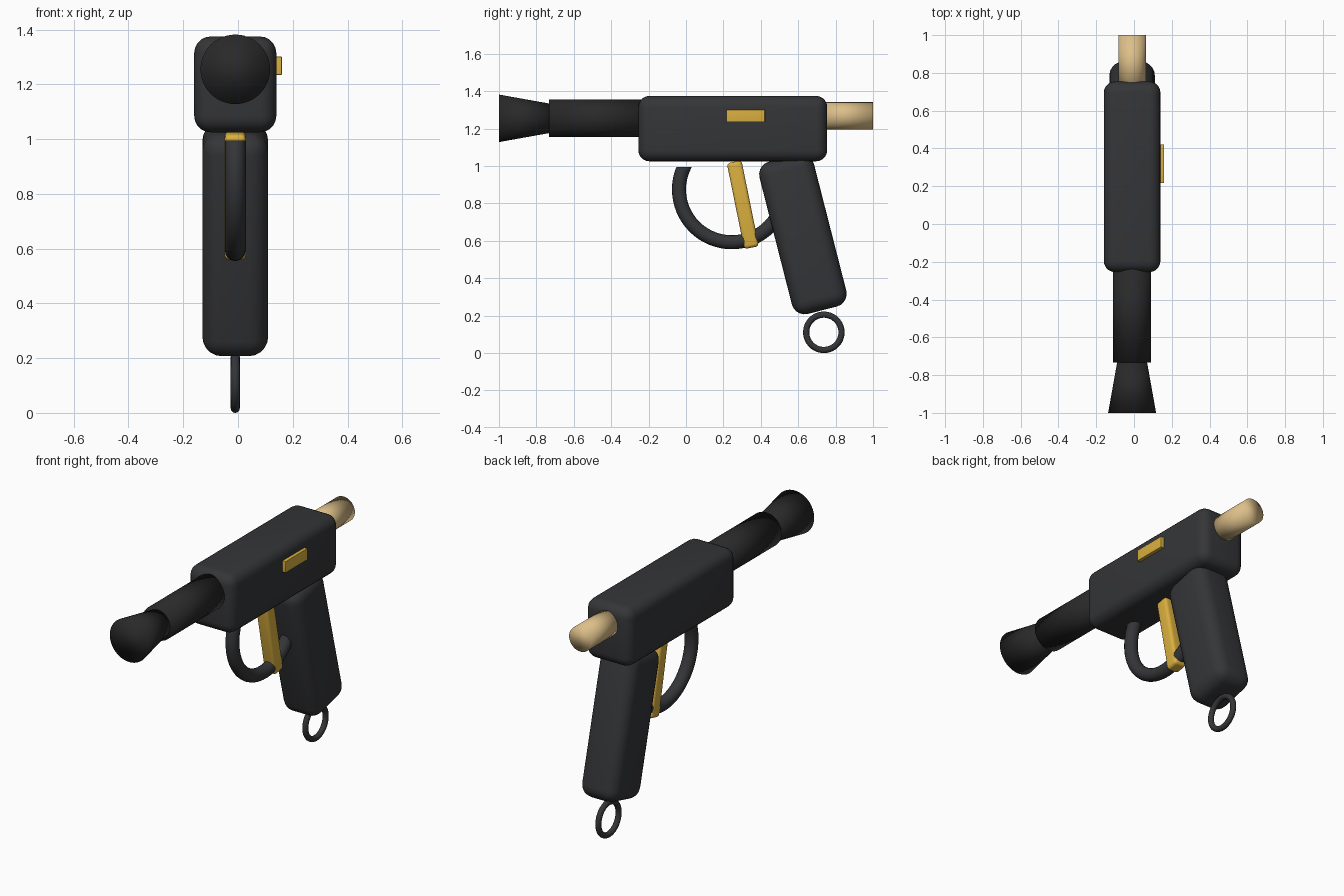
import bpy, bmesh
from math import radians, pi
from mathutils import Vector

if "Cube" in bpy.data.objects:
    bpy.data.objects.remove(bpy.data.objects["Cube"])

CX = -0.01  # shared centre plane of the parts


def material(name, rgb):
    m = bpy.data.materials.new(name)
    m.diffuse_color = (*rgb, 1)
    m.use_nodes = True
    m.node_tree.nodes["Principled BSDF"].inputs["Base Color"].default_value = m.diffuse_color
    return m


DARK = material("dark_polymer", (0.035, 0.036, 0.039))
BLACK = material("black_metal", (0.022, 0.022, 0.023))
GOLD = material("gold", (0.70, 0.43, 0.05))
TAN = material("tan", (0.72, 0.52, 0.25))


def finish(name, mat):
    ob = bpy.context.object
    ob.name = name
    ob.data.materials.append(mat)
    bpy.ops.object.shade_smooth()
    return ob


def rounded_box(name, loc, size, bevel, mat, tilt=0.0):
    bpy.ops.mesh.primitive_cube_add(size=1, location=loc)
    ob = bpy.context.object
    ob.scale = size
    bpy.ops.object.transform_apply(location=False, rotation=False, scale=True)
    ob.rotation_euler.x = tilt
    finish(name, mat)
    mod = ob.modifiers.new("bevel", 'BEVEL')
    mod.width = bevel
    mod.segments = 5
    return ob


def tube(name, y0, y1, z, r0, r1, mat):
    # solid of revolution along y, radius r0 at y0 and r1 at y1
    bpy.ops.mesh.primitive_cone_add(vertices=48, radius1=r1, radius2=r0, depth=y1 - y0,
                                    location=(CX, (y0 + y1) / 2, z), rotation=(pi / 2, 0, 0))
    return finish(name, mat)


def ring(name, y, z, major, minor, mat):
    bpy.ops.mesh.primitive_torus_add(location=(CX, y, z), rotation=(0, pi / 2, 0),
                                     major_radius=major, minor_radius=minor,
                                     major_segments=64, minor_segments=16)
    bpy.ops.object.transform_apply(location=True, rotation=True, scale=True)
    return finish(name, mat)


# Body and side plate
rounded_box("body", (CX, 0.25, 1.20), (0.30, 1.01, 0.35), 0.06, DARK)
rounded_box("side_plate", (0.145, 0.319, 1.268), (0.03, 0.205, 0.067), 0.003, GOLD)

# Barrel, flared muzzle and rear knob
tube("barrel", -0.733, -0.20, 1.255, 0.10, 0.10, BLACK)
tube("muzzle", -1.0, -0.72, 1.255, 0.127, 0.077, BLACK)
tube("rear_knob", 0.70, 1.0, 1.268, 0.073, 0.073, TAN)

# Slanted grip and trigger
rounded_box("grip", (CX, 0.625, 0.636), (0.24, 0.30, 0.84), 0.07, DARK, 0.25)
rounded_box("trigger", (CX, 0.304, 0.793), (0.078, 0.08, 0.468), 0.018, GOLD, 0.2)

# Trigger guard: ring with its top cut off flat
guard = ring("trigger_guard", 0.245, 0.875, 0.2825, 0.0375, DARK)
bm = bmesh.new()
bm.from_mesh(guard.data)
cut = bmesh.ops.bisect_plane(bm, geom=bm.verts[:] + bm.edges[:] + bm.faces[:],
                             plane_co=Vector((0, 0, 0.995)), plane_no=Vector((0, 0, 1)),
                             clear_outer=True)
bmesh.ops.holes_fill(bm, edges=[e for e in bm.edges if e.is_boundary])
bm.to_mesh(guard.data)
bm.free()

# Lanyard ring under the grip
ring("lanyard_ring", 0.737, 0.111, 0.0945, 0.0165, DARK)
